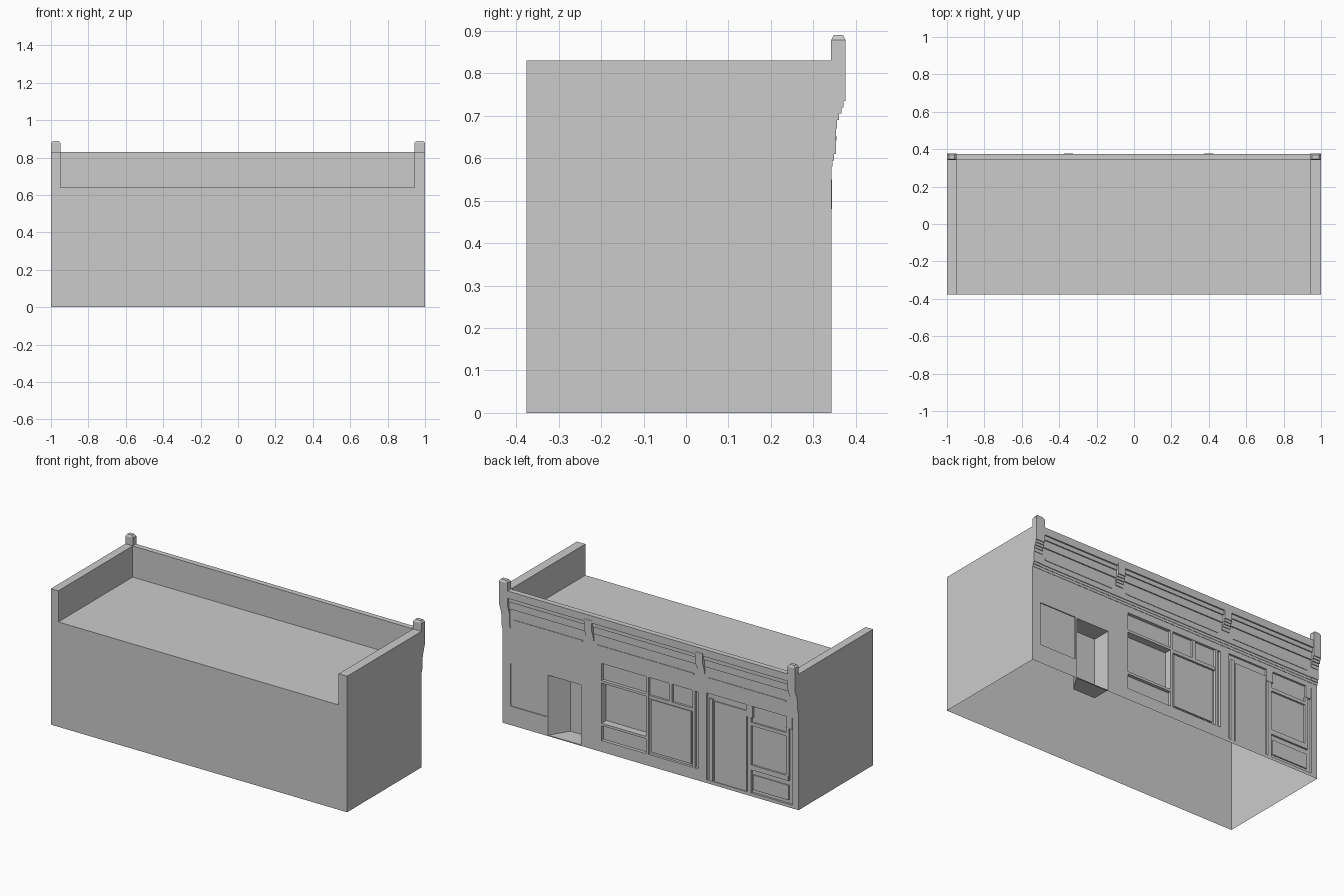
import bpy, bmesh

if "Cube" in bpy.data.objects:
    bpy.data.objects.remove(bpy.data.objects["Cube"])

grey = bpy.data.materials.new("plain_grey")
grey.diffuse_color = (0.6, 0.6, 0.6, 1)
grey.use_nodes = True
grey.node_tree.nodes["Principled BSDF"].inputs["Base Color"].default_value = grey.diffuse_color


def prism(name, pts, a, b, axis):
    """Extrude a 2D outline from a to b along axis (x: pts=yz, y: pts=xz, z: pts=xy)."""
    def place(p, d):
        return {'x': (d, p[0], p[1]), 'y': (p[0], d, p[1]), 'z': (p[0], p[1], d)}[axis]
    bm = bmesh.new()
    lo = [bm.verts.new(place(p, a)) for p in pts]
    hi = [bm.verts.new(place(p, b)) for p in pts]
    n = len(pts)
    bm.faces.new(lo)
    bm.faces.new(hi)
    for i in range(n):
        bm.faces.new((lo[i], lo[(i + 1) % n], hi[(i + 1) % n], hi[i]))
    bmesh.ops.recalc_face_normals(bm, faces=bm.faces)
    me = bpy.data.meshes.new(name)
    bm.to_mesh(me)
    bm.free()
    me.materials.append(grey)
    ob = bpy.data.objects.new(name, me)
    bpy.context.collection.objects.link(ob)
    return ob


def box(name, x0, x1, y0, y1, z0, z1):
    return prism(name, [(x0, y0), (x1, y0), (x1, y1), (x0, y1)], z0, z1, 'z')


def cut(target, cutter):
    """Subtract a cutter and remove it."""
    m = target.modifiers.new("cut", 'BOOLEAN')
    m.operation = 'DIFFERENCE'
    m.solver = 'EXACT'
    m.object = cutter
    bpy.context.view_layer.objects.active = target
    bpy.ops.object.modifier_apply(modifier=m.name)
    bpy.data.objects.remove(cutter)


WALL = 0.343  # plane of the shop front

# Body with side parapets and sunken roof, open to the front
body = prism("building_body", [(-1, 0), (1, 0), (1, .83), (.943, .83), (.943, .64),
                               (-.95, .64), (-.95, .83), (-1, .83)], -.376, WALL, 'y')

# Shallow shop front bays: x0, x1, z0, z1, depth
for x0, x1, z0, z1, d in [(.70, .945, .115, .375, .006),
                          (.03, .33, .07, .16, .02),
                          (.03, .33, .175, .42, .045),
                          (.03, .33, .435, .54, .02),
                          (-.32, .012, .07, .54, .015),
                          (-.96, -.38, .02, .55, .012)]:
    cut(body, box("cutter", x0, x1, WALL - d, WALL + .05, z0, z1))

# Splayed entrance recess
cut(body, prism("cutter", [(.69, .40), (.69, WALL), (.62, .23), (.47, .23), (.47, .40)],
                .006, .372, 'z'))

# The body is an open shell underneath
bm = bmesh.new()
bm.from_mesh(body.data)
under = [f for f in bm.faces if f.normal.z < -.9 and f.calc_center_median().z < .001]
bmesh.ops.delete(bm, geom=under, context='FACES')
bm.to_mesh(body.data)
bm.free()

# Frames and panels standing in the bays: x0, x1, z0, z1, recess depth, face offset
frames = {
    "middle_door_panel": (-.27, 0, .085, .405, .015, -.007),
    "middle_transom_rail": (-.29, .012, .41, .43, .015, -.002),
    "middle_transom_bar": (-.145, -.125, .43, .54, .015, -.002),
    "middle_jamb_inner": (-.30, -.285, .07, .54, .015, -.001),
    "right_jamb": (-.42, -.395, .02, .52, .012, -.001),
    "right_door_panel": (-.645, -.43, .02, .51, .012, -.005),
    "right_mullion": (-.68, -.655, .02, .55, .012, -.001),
    "right_mullion_bracket": (-.69, -.645, .48, .55, .012, .0005),
    "right_end_bracket": (-.955, -.92, .48, .55, .012, .0005),
    "right_transom_rail": (-.93, -.68, .43, .45, .012, -.001),
    "right_window_sill": (-.93, -.68, .16, .19, .012, -.0005),
    "right_window_stile": (-.935, -.915, .16, .48, .012, -.001),
    "right_lower_panel": (-.93, -.69, .04, .13, .012, -.005),
}
for name, (x0, x1, z0, z1, d, f) in frames.items():
    box(name, x0, x1, WALL - d - .001, WALL + f, z0, z1)

# Upper facade: stepped cornice profile (y, z)
cornice = [(.341, .58), (.345, .58), (.345, .595), (.347, .595), (.347, .61), (.351, .61),
           (.351, .715), (.358, .715), (.358, .76), (.365, .76), (.365, .785),
           (.374, .785), (.374, .83), (.341, .83)]
prism("cornice_wall", cornice, -.999, .999, 'x')

# Raised frieze border strips between piers
for x0, x1 in [(.43, .94), (-.32, .37), (-.94, -.38)]:
    box("frieze_rail", x0 + .02, x1 - .02, .350, .354, .642, .652)

# Stepped corbel piers; the end piers reach lower than the middle ones
head = [(.353, .67), (.356, .67), (.356, .69), (.360, .69), (.360, .705), (.366, .705),
        (.366, .72), (.371, .72), (.371, .735), (.376, .735)]
foot = [(.342, .58), (.345, .58), (.345, .595), (.349, .595), (.349, .61), (.353, .61)]
for x0, x1 in [(.375, .425), (-.375, -.325)]:
    prism("middle_corbel", [(.345, .67)] + head[1:] + [(.376, .80), (.345, .80)], x0, x1, 'x')
for x0, x1 in [(.943, 1), (-1, -.95)]:
    prism("end_pier", foot + head + [(.376, .878), (.342, .878)], x0, x1, 'x')
    # Bevelled finial cap
    bm = bmesh.new()
    lo = [bm.verts.new((x, y, .878)) for x, y in [(x0, .342), (x1, .342), (x1, .376), (x0, .376)]]
    a, b = x0 + .01, x1 - .01
    hi = [bm.verts.new((x, y, .89)) for x, y in [(a, .348), (b, .348), (b, .370), (a, .370)]]
    bm.faces.new(hi)
    for i in range(4):
        j = (i + 1) % 4
        bm.faces.new((lo[i], lo[j], hi[j], hi[i]))
    me = bpy.data.meshes.new("finial_cap")
    bm.to_mesh(me)
    bm.free()
    me.materials.append(grey)
    bpy.context.collection.objects.link(bpy.data.objects.new("finial_cap", me))
